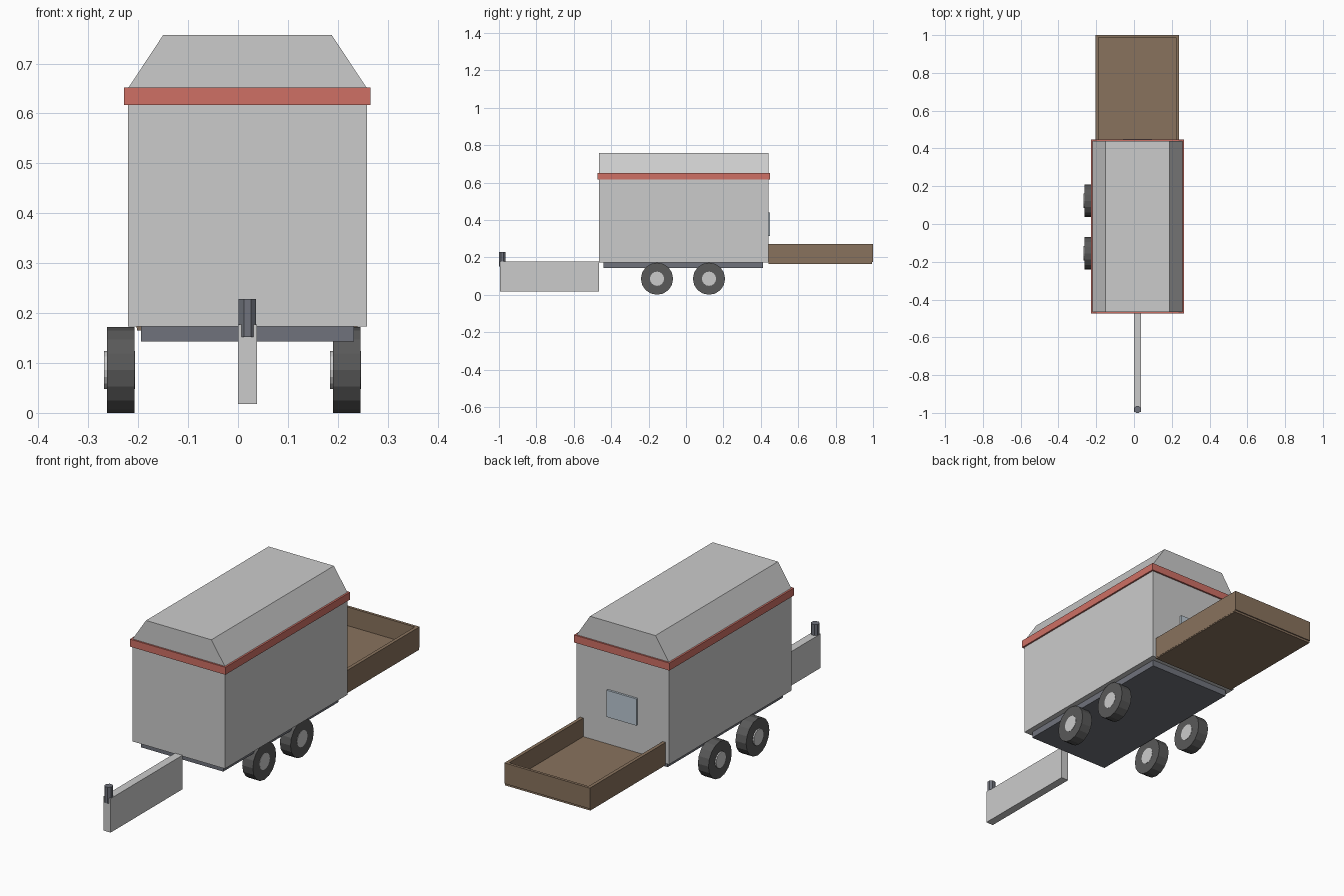
import bpy, math

if "Cube" in bpy.data.objects:
    bpy.data.objects.remove(bpy.data.objects["Cube"])

CX = 0.019  # trailer centreline


def mat(name, col):
    m = bpy.data.materials.new(name)
    m.diffuse_color = (*col, 1)
    m.use_nodes = True
    m.node_tree.nodes["Principled BSDF"].inputs["Base Color"].default_value = m.diffuse_color
    return m


RED = mat("red_trim", (0.62, 0.16, 0.13))
BROWN = mat("brown_wood", (0.25, 0.17, 0.11))
STEEL = mat("dark_steel", (0.16, 0.17, 0.2))
RUBBER = mat("rubber", (0.1, 0.1, 0.1))
GLASS = mat("glass", (0.5, 0.58, 0.65))


def mesh(name, verts, faces, m=None):
    me = bpy.data.meshes.new(name)
    me.from_pydata(verts, [], faces)
    ob = bpy.data.objects.new(name, me)
    bpy.context.collection.objects.link(ob)
    if m:
        me.materials.append(m)
    return ob


def extrude_y(name, profile, y0, y1, m=None):
    # profile runs counter-clockwise as seen from the front
    n = len(profile)
    verts = [(x, y, z) for y in (y0, y1) for x, z in profile]
    faces = [tuple(range(n)), tuple(range(2 * n - 1, n - 1, -1))]
    faces += [(i, i + n, (i + 1) % n + n, (i + 1) % n) for i in range(n)]
    return mesh(name, verts, faces, m)


def box(name, x, y, z, m=None):
    prof = [(x[0], z[0]), (x[1], z[0]), (x[1], z[1]), (x[0], z[1])]
    return extrude_y(name, prof, y[0], y[1], m)


def cyl(name, r, depth, loc, sides, rot=(0, 0, 0), m=None):
    bpy.ops.mesh.primitive_cylinder_add(vertices=sides, radius=r, depth=depth,
                                        location=loc, rotation=rot)
    ob = bpy.context.object
    ob.name = name
    if m:
        ob.data.materials.append(m)
    return ob


# Body, roof, trim and chassis
box("body", (-0.22, 0.258), (-0.465, 0.44), (0.173, 0.652))
extrude_y("roof", [(-0.22, 0.651), (0.258, 0.651), (0.188, 0.757), (-0.15, 0.757)],
          -0.465, 0.44)
box("trim_band", (-0.228, 0.266), (-0.473, 0.448), (0.617, 0.652), RED)
box("chassis", (-0.194, 0.232), (-0.44, 0.412), (0.143, 0.174), STEEL)
box("rear_window", (CX - 0.077, CX + 0.077), (0.438, 0.45), (0.315, 0.44), GLASS)

# Tow bar and coupling pin
box("tow_bar", (0.0, 0.038), (-0.995, -0.465), (0.018, 0.177))
cyl("coupling_pin", 0.019, 0.076, (CX, -0.982, 0.19), 8, (0, 0, math.pi / 8), STEEL)

# Open rear tray
box("tray_floor", (-0.202, 0.238), (0.44, 0.995), (0.165, 0.185), BROWN)
for side, x0 in (("left", -0.203), ("right", 0.223)):
    box("tray_wall_" + side, (x0, x0 + 0.016), (0.44, 0.995), (0.17, 0.272), BROWN)
box("tray_end_wall", (-0.203, 0.239), (0.987, 1.0), (0.175, 0.272), BROWN)

# Four wheels, hubs offset towards the left on every wheel
for side, x in (("left", -0.235), ("right", 0.218)):
    for pos, y in (("front", -0.155), ("rear", 0.123)):
        tag = f"_{pos}_{side}"
        cyl("tyre" + tag, 0.086, 0.055, (x, y, 0.086), 16, (0, math.pi / 2, 0), RUBBER)
        cyl("hub" + tag, 0.038, 0.062, (x - 0.0025, y, 0.086), 16, (0, math.pi / 2, 0))
